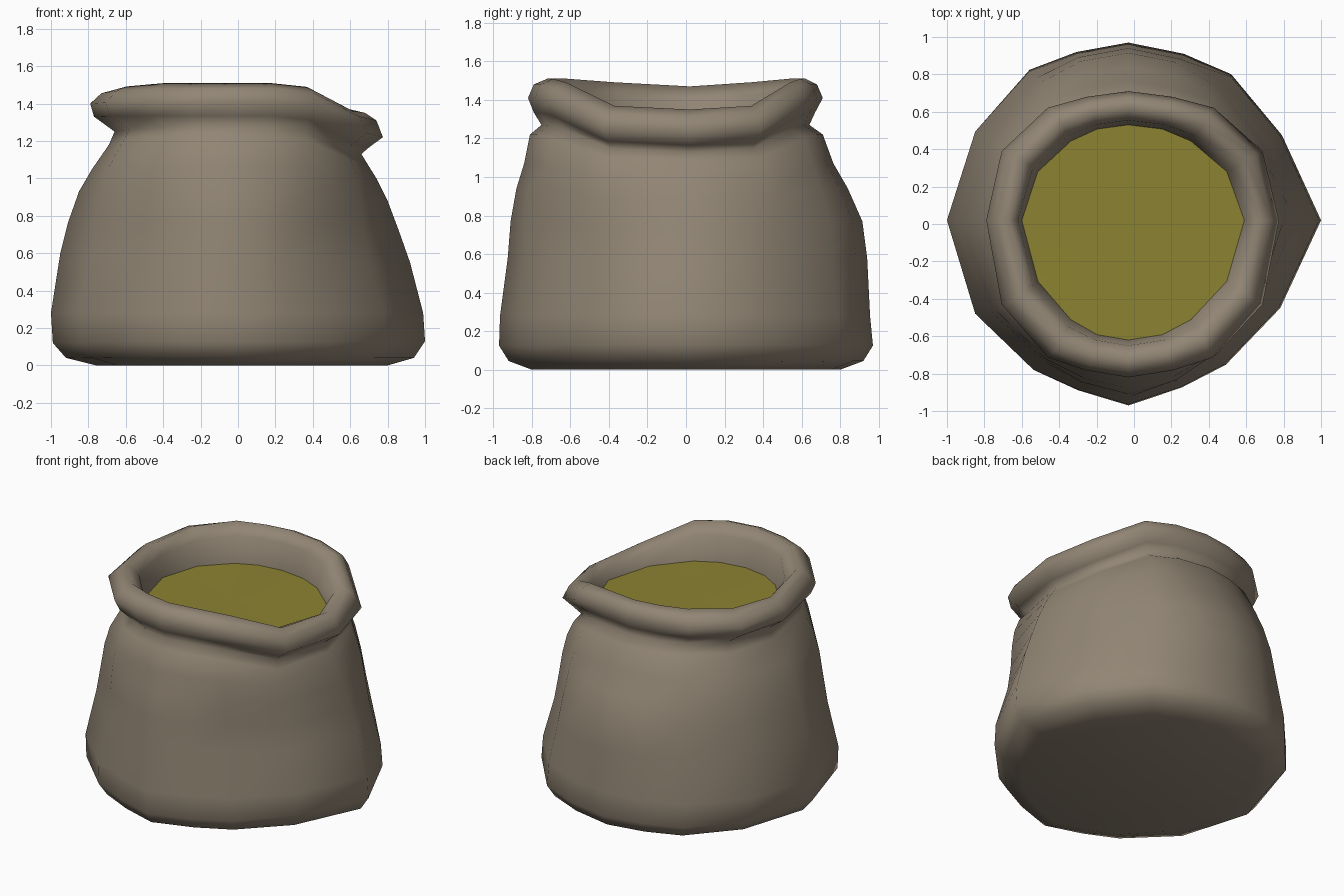
import bpy, bmesh, math

if "Cube" in bpy.data.objects:
    bpy.data.objects.remove(bpy.data.objects["Cube"])

CX, CY = -0.03, 0.02   # centre line of the sack

# ring profile: right x, back y, left x, front y, then z at right, left, front/back
RINGS = [
    (0.80, 0.80, -0.76, -0.80, 0.00, 0.00, 0.00),
    (0.94, 0.92, -0.92, -0.92, 0.04, 0.04, 0.045),
    (1.00, 0.97, -0.99, -0.97, 0.13, 0.12, 0.125),
    (0.99, 0.955, -1.00, -0.965, 0.28, 0.28, 0.28),
    (0.92, 0.94, -0.95, -0.925, 0.55, 0.60, 0.58),
    (0.86, 0.915, -0.91, -0.91, 0.72, 0.76, 0.77),
    (0.80, 0.84, -0.85, -0.88, 0.88, 0.93, 0.94),
    (0.74, 0.765, -0.78, -0.84, 1.00, 1.05, 1.07),
    (0.69, 0.71, -0.69, -0.81, 1.08, 1.18, 1.22),
    (0.66, 0.64, -0.66, -0.75, 1.13, 1.25, 1.27),
    (0.70, 0.67, -0.77, -0.79, 1.165, 1.33, 1.335),
    (0.775, 0.71, -0.79, -0.82, 1.22, 1.40, 1.41),
    (0.74, 0.68, -0.73, -0.79, 1.31, 1.455, 1.48),
    (0.68, 0.62, -0.67, -0.72, 1.35, 1.47, 1.51),
    (0.62, 0.555, -0.62, -0.65, 1.32, 1.40, 1.44),
    (0.59, 0.53, -0.60, -0.62, 1.25, 1.25, 1.26),
]
# fullness of the diagonal corners per ring: waist pinched, shoulder and rim full
BULGE = [0, 0, 0, 0, -.025, -.025, .0, .03, .03, .02, .03, .04, .03, .03, .01, -.01]
# outline of the base at each vertex, counter-clockwise from right
OUTLINE = [1, .93, .98, .98, 1, .99, 1.01, .985, 1, .985, .965, .96, 1, .945, .93, .92]
QUAD = [0, 31, 57, 73]   # uneven vertex spacing in each quarter
ANGLES = QUAD + [90] + [180 - a for a in QUAD[:0:-1]]
ANGLES += [180 + a for a in QUAD] + [270] + [360 - a for a in QUAD[:0:-1]]


def ring_points(ring, bulge):
    xp, yp, xn, yn, zr, zl, zs = ring
    fade = min(1, max(0, (1.25 - zs) / 0.7))
    pts = []
    for a, o in zip(ANGLES, OUTLINE):
        c, s = math.cos(math.radians(a)), math.sin(math.radians(a))
        k = 1 + (o - 1) * fade
        if 0.4 < abs(s) < 0.9:
            k += bulge
        x = CX + k * c * ((xp - CX) if c > 0 else (CX - xn))
        y = CY + k * s * ((yp - CY) if s > 0 else (CY - yn))
        w = c * c
        w = w * w * (3 - 2 * w)
        w = min(1, w ** 1.4 * 1.15) if c > 0 else w ** 4
        pts.append((x, y, zs + ((zr if c > 0 else zl) - zs) * w))
    return pts


def make_material(name, color):
    m = bpy.data.materials.new(name)
    m.diffuse_color = (*color, 1)
    m.use_nodes = True
    m.node_tree.nodes["Principled BSDF"].inputs["Base Color"].default_value = m.diffuse_color
    return m


def finish(bm, name, mat):
    bmesh.ops.recalc_face_normals(bm, faces=bm.faces)
    me = bpy.data.meshes.new(name)
    bm.to_mesh(me)
    bm.free()
    me.materials.append(mat)
    ob = bpy.data.objects.new(name, me)
    bpy.context.collection.objects.link(ob)
    for p in me.polygons:
        p.use_smooth = True
    return ob


cloth = make_material("brown cloth", (0.285, 0.235, 0.175))
grain = make_material("olive grain", (0.262, 0.225, 0.031))

# sack: base, body, neck and rolled rim
bm = bmesh.new()
loops = [[bm.verts.new(p) for p in ring_points(r, b)] for r, b in zip(RINGS, BULGE)]
n = len(ANGLES)
for lo, hi in zip(loops, loops[1:]):
    for i in range(n):
        j = (i + 1) % n
        bm.faces.new((lo[i], lo[j], hi[j], hi[i]))
bm.faces.new(loops[0][::-1])
finish(bm, "sack", cloth)

# contents: nearly flat surface filling the mouth
bm = bmesh.new()
edge = [bm.verts.new(p) for p in ring_points(RINGS[-1], BULGE[-1])]
mid = bm.verts.new((CX, -0.03, 1.26))
for i in range(n):
    bm.faces.new((edge[i], edge[(i + 1) % n], mid))
ob = finish(bm, "sack_contents", grain)
if ob.data.polygons[0].normal.z < 0:
    ob.data.flip_normals()
